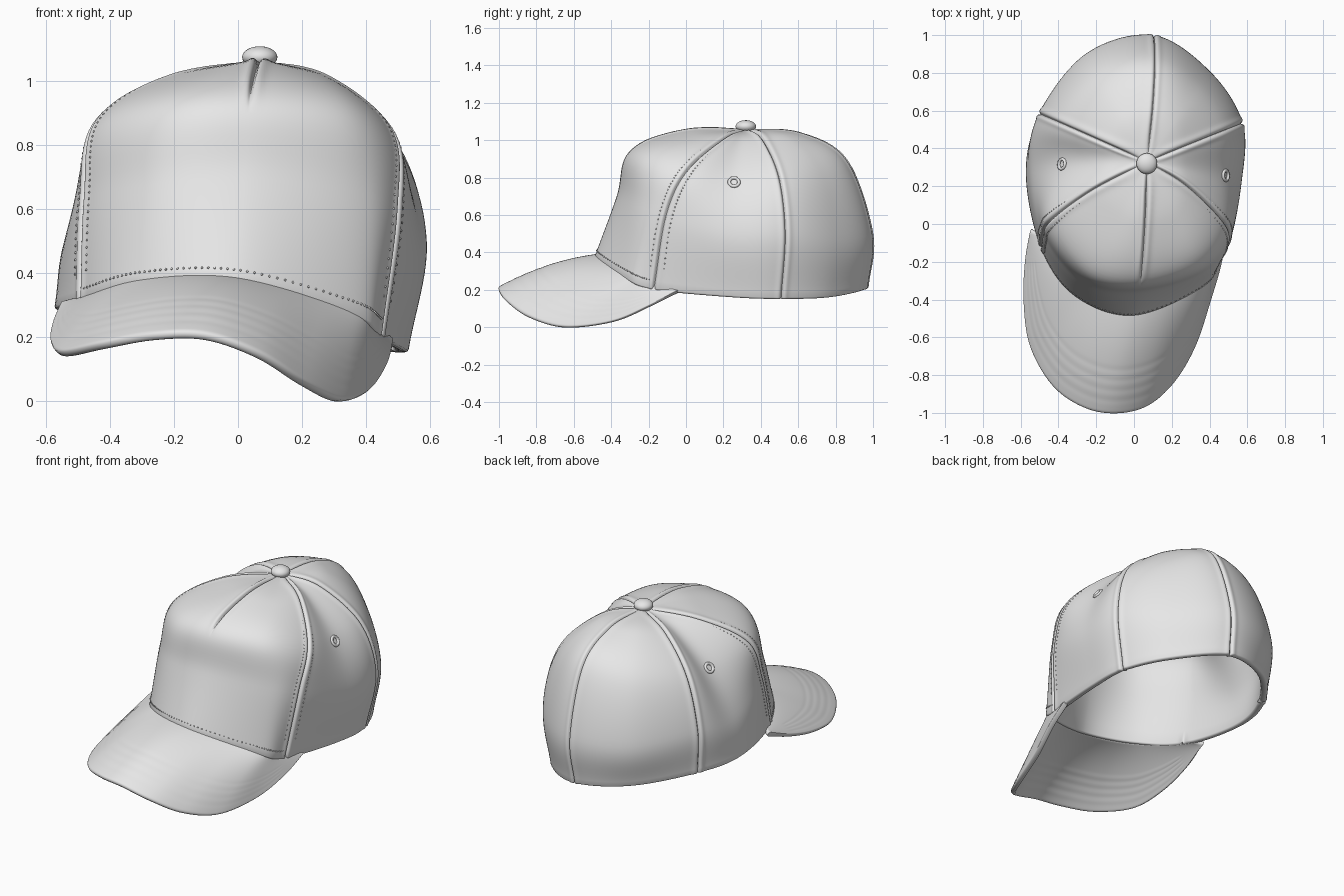
import bpy, bmesh, math
from mathutils import Vector

if "Cube" in bpy.data.objects:
    bpy.data.objects.remove(bpy.data.objects["Cube"])

fabric = bpy.data.materials.new("light_grey_fabric")
fabric.diffuse_color = (0.8, 0.8, 0.8, 1)
fabric.use_nodes = True
fabric.node_tree.nodes["Principled BSDF"].inputs["Base Color"].default_value = fabric.diffuse_color

APEX = Vector((0.07, 0.33, 1.062))
# Meridians, counter-clockwise from the front:
# top angle, bottom angle, then radius/height at crown top, shoulder, middle, rim
MERIDIANS = [
    (-92, -95, .34, 1.052, .63, .94, .70, .70, .82, .375),
    (-62, -66, .33, 1.025, .60, .91, .665, .66, .725, .27),
    (-31, -53, .25, 1.01, .525, .84, .615, .60, .63, .21),
    (-9, -12, .20, .995, .42, .775, .51, .50, .46, .17),
    (22, 22, .22, 1.005, .455, .80, .545, .50, .485, .16),
    (55, 55, .27, 1.02, .48, .83, .58, .47, .545, .17),
    (84, 88, .29, 1.035, .53, .89, .665, .50, .64, .215),
    (119, 119, .28, 1.03, .53, .86, .655, .50, .62, .245),
    (156, 156, .26, 1.01, .50, .83, .62, .54, .615, .285),
    (180, 185, .22, 1.0, .45, .80, .605, .52, .645, .295),
    (207, 219, .33, 1.01, .60, .87, .675, .63, .725, .315),
    (242, 242, .33, 1.035, .65, .925, .73, .68, .81, .37)]


def catmull(a, b, c, d, t):
    return .5 * (2 * b + (c - a) * t + (2 * a - 5 * b + 4 * c - d) * t * t
                 + (3 * b - a - 3 * c + d) * t ** 3)


def spline(pts, t):
    """Smooth curve through open list pts, t in 0..len-1."""
    i = min(int(t), len(pts) - 2)
    a = pts[i - 1] if i else 2 * pts[0] - pts[1]
    d = pts[i + 2] if i + 2 < len(pts) else 2 * pts[-1] - pts[-2]
    return catmull(a, pts[i], pts[i + 1], d, t - i)


def meridian(m):
    pts = [APEX]
    for k in range(4):
        ang = math.radians(m[0] + (m[1] - m[0]) * k / 3)
        r, z = m[2 + 2 * k], m[3 + 2 * k]
        pts.append(Vector((APEX.x + r * math.cos(ang), APEX.y + r * math.sin(ang), z)))
    return pts


CURVES = [meridian(m) for m in MERIDIANS]


def crown_point(u, t):
    i = math.floor(u)
    return catmull(*[spline(CURVES[(i + k) % 12], t) for k in (-1, 0, 1, 2)], u - i)


def crown_normal(u, t):
    t = min(t, 3.97)
    du = crown_point(u + .02, t) - crown_point(u - .02, t)
    dt = crown_point(u, t + .02) - crown_point(u, t - .02)
    return dt.cross(du).normalized()


def finish(ob, name, angle=60):
    ob.name = name
    ob.data.materials.append(fabric)
    bpy.ops.object.select_all(action='DESELECT')
    ob.select_set(True)
    bpy.context.view_layer.objects.active = ob
    bpy.ops.object.shade_smooth_by_angle(angle=math.radians(angle))
    return ob


def grid(name, rows, closed=False):
    """Skin a list of equal-length point rows."""
    bm = bmesh.new()
    v = [[bm.verts.new(p) for p in row] for row in rows]
    n = len(v)
    for i in range(n if closed else n - 1):
        a, b = v[i], v[(i + 1) % n]
        for j in range(len(a) - 1):
            bm.faces.new((a[j], a[j + 1], b[j + 1], b[j]))
    me = bpy.data.meshes.new(name)
    bm.to_mesh(me)
    bm.free()
    ob = bpy.data.objects.new(name, me)
    bpy.context.collection.objects.link(ob)
    return ob


# Crown: six panels with sewn grooves, a dart at the top front, rolled rim and lining
def sewn_point(u, t):
    p = crown_point(u, t)
    near = 2 * round(u / 2)
    width = max((crown_point(near + .1, t) - crown_point(near - .1, t)).length * 5, .02)
    d = (u - near) * width
    depth = .011 * math.exp(-(d / .006) ** 2) - .005 * math.exp(-((abs(d) - .02) / .014) ** 2)
    if near % 12 == 0:
        depth *= max(0, min(1, (2.1 - t) / .5)) * 1.5
    return p - crown_normal(u, t) * depth * min(1, t * 2)


STEPS, RINGS, WALL = 44, 40, .04
rows = []
for i in range(6 * STEPS):
    s = i % STEPS / STEPS
    # columns gather near the seams
    u = 2 * (i // STEPS + s - .88 * math.sin(2 * math.pi * s) / (2 * math.pi))
    row = [sewn_point(u, .05 + 3.95 * j / RINGS) for j in range(RINGS + 1)]
    rim, n = row[-1], crown_normal(u, 4)
    for k in range(1, 6):
        a = math.pi * k / 6
        row.append(rim - n * WALL * (1 - math.cos(a)) / 2 - Vector((0, 0, .012 * math.sin(a))))
    for j in range(20, -1, -1):
        t = .05 + 3.95 * j / 20
        row.append(crown_point(u, t) - crown_normal(u, t) * WALL)
    rows.append(row)
finish(grid("crown", rows, True), "crown")

# Brim: lofted from the crown rim to a drooping outer edge
EDGE = [Vector(p) for p in (
    (-.55, -.03, .285), (-.58, -.2, .215), (-.588, -.42, .155), (-.555, -.65, .125),
    (-.435, -.86, .15), (-.27, -.975, .18), (-.1, -1.008, .18), (.07, -.97, .12),
    (.21, -.85, .03), (.325, -.655, -.028), (.41, -.4, .0), (.467, -.2, .085),
    (.487, -.04, .17))]
ALONG, ACROSS = 90, 30
rows = []
for i in range(ALONG + 1):
    s = i / ALONG
    u = -2.2 + 4.4 * s
    inner = crown_point(u, 3.95) - crown_normal(u, 3.9) * .015
    outer = spline(EDGE, 12 * s) + Vector((0, 0, .03))
    row = []
    for j in range(ACROSS + 1):
        v = j / ACROSS
        p = inner.lerp(outer, v)
        p.z += .12 * v * (1 - v) * math.sin(math.pi * s)
        # shallow stitched rows
        if j in (17, 20, 23, 26) and 8 < i < ALONG - 8:
            p.z -= .002
        row.append(p)
    rows.append(row)
brim = finish(grid("brim", rows), "brim")
mod = brim.modifiers.new("board", 'SOLIDIFY')
mod.thickness, mod.offset = .03, -1
mod = brim.modifiers.new("soft_edge", 'SUBSURF')
mod.levels = mod.render_levels = 1

# Top button
bpy.ops.mesh.primitive_uv_sphere_add(segments=32, ring_count=16, radius=1,
                                     location=(.068, .32, 1.073))
button = bpy.context.object
button.scale = (.055, .055, .034)
finish(button, "top_button")

# Vent eyelets on the side panels
for name, u in (("eyelet_right", 3), ("eyelet_left", 9)):
    n = crown_normal(u, 2)
    bpy.ops.mesh.primitive_torus_add(major_radius=.026, minor_radius=.009,
                                     major_segments=24, minor_segments=8,
                                     location=crown_point(u, 2) + n * .002)
    bpy.context.object.rotation_euler = n.to_track_quat('Z', 'Y').to_euler()
    finish(bpy.context.object, name)

# Stitch rows beside the front panel seams and above the brim
bm = bmesh.new()
spots = [(u, 1 + .07 * k) for u in (1.87, 2.13, 9.87, 10.13) for k in range(40)]
spots += [(-1.9 + .06 * k, 3.9) for k in range(64)]
for u, t in spots:
    p, n = crown_point(u, t), crown_normal(u, t)
    new = bmesh.ops.create_icosphere(bm, subdivisions=1, radius=.004)["verts"]
    bmesh.ops.translate(bm, verts=new, vec=p + n * .001)
me = bpy.data.meshes.new("stitches")
bm.to_mesh(me)
bm.free()
stitches = bpy.data.objects.new("stitches", me)
bpy.context.collection.objects.link(stitches)
finish(stitches, "stitches")
